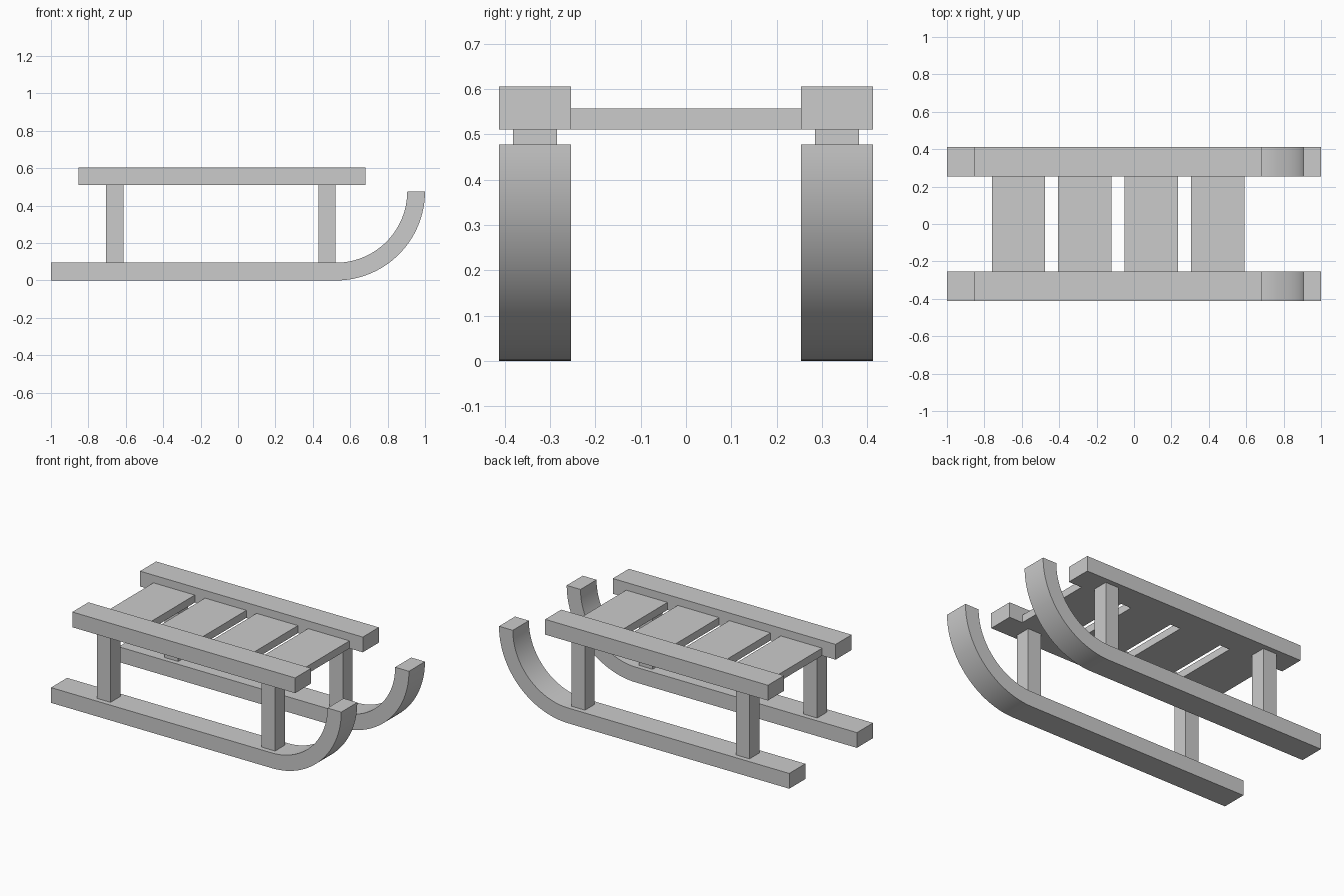
import bpy, bmesh, math

if "Cube" in bpy.data.objects:
    bpy.data.objects.remove(bpy.data.objects["Cube"])

RUNNER_Y = 0.333      # centre line of each side
BAR_W = 0.158         # width of runners and rails
BAR_H = 0.095         # thickness of runners and rails
SEAT_Z = 0.51         # underside of the seat


def add_object(name, bm):
    bmesh.ops.recalc_face_normals(bm, faces=bm.faces)
    mesh = bpy.data.meshes.new(name)
    bm.to_mesh(mesh)
    bm.free()
    obj = bpy.data.objects.new(name, mesh)
    bpy.context.collection.objects.link(obj)
    return obj


def box(name, x, y, z):
    """Box from (min, max) pairs on each axis."""
    bm = bmesh.new()
    bmesh.ops.create_cube(bm, size=1)
    for v in bm.verts:
        v.co = [lo + (c + 0.5) * (hi - lo) for c, (lo, hi) in zip(v.co, (x, y, z))]
    return add_object(name, bm)


def span(centre, size):
    return centre - size / 2, centre + size / 2


def runner(name, y, segments=32):
    """Straight bar that sweeps up through a quarter circle at the nose."""
    radius, cx = 0.477, 0.523
    sections = [(-1, 0, -1, BAR_H)]
    for i in range(segments + 1):
        a = math.pi / 2 * i / segments
        s, c = math.sin(a), math.cos(a)
        inner = radius - BAR_H
        sections.append((cx + radius * s, radius - radius * c,
                         cx + inner * s, radius - inner * c))
    y0, y1 = span(y, BAR_W)
    bm = bmesh.new()
    rings = [[bm.verts.new(p) for p in ((xo, y0, zo), (xo, y1, zo), (xi, y1, zi), (xi, y0, zi))]
             for xo, zo, xi, zi in sections]
    for a, b in zip(rings, rings[1:]):
        for k in range(4):
            n = (k + 1) % 4
            bm.faces.new((a[k], a[n], b[n], b[k]))
    bm.faces.new(rings[0])
    bm.faces.new(rings[-1])
    obj = add_object(name, bm)
    bpy.context.view_layer.objects.active = obj
    obj.select_set(True)
    bpy.ops.object.shade_smooth_by_angle(angle=math.radians(30))
    obj.select_set(False)


# Both sides: runner, two posts and a top rail
for side, sign in (("left", 1), ("right", -1)):
    y = sign * RUNNER_Y
    runner(f"{side}_runner", y)
    box(f"{side}_rail", (-0.853, 0.682), span(y, BAR_W), (SEAT_Z, SEAT_Z + BAR_H))
    for end, x in (("rear", -0.658), ("nose", 0.476)):
        box(f"{side}_{end}_post", span(x, 0.093), span(y, 0.096), (BAR_H, SEAT_Z))

# Seat slats between the rails
inner_y = RUNNER_Y - BAR_W / 2
for i in range(4):
    box(f"seat_slat_{i + 1}", span(-0.618 + i * 0.3553, 0.285),
        (-inner_y, inner_y), (SEAT_Z, SEAT_Z + 0.047))
